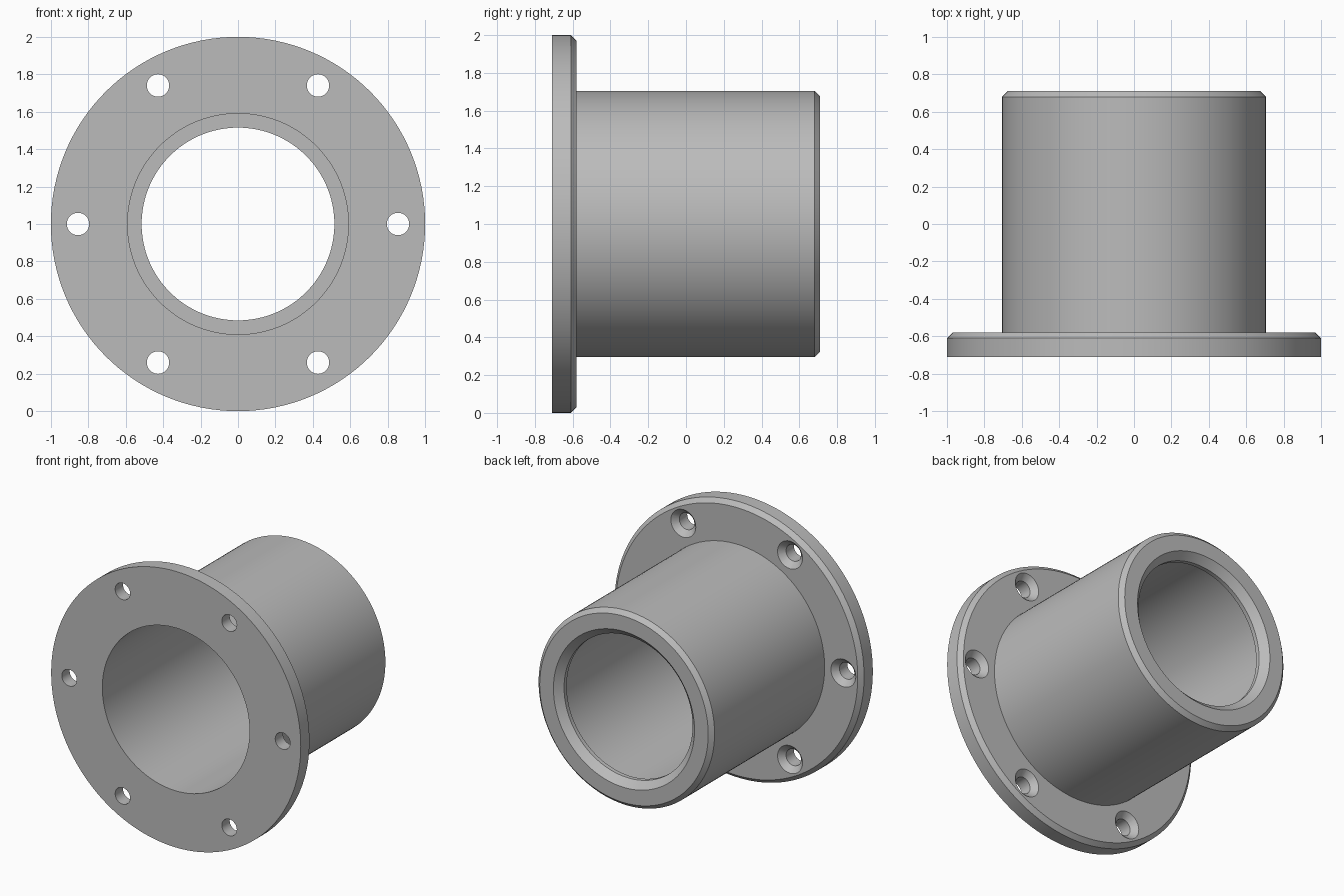
import bpy
import bmesh
from math import radians, cos, sin, pi
from mathutils import Vector, Matrix

cube = bpy.data.objects.get("Cube")
if cube:
    bpy.data.objects.remove(cube, do_unlink=True)

# One plain grey metal
metal = bpy.data.materials.new("grey_metal")
metal.use_nodes = True
grey = (0.5, 0.5, 0.5, 1)
metal.diffuse_color = grey
metal.node_tree.nodes["Principled BSDF"].inputs["Base Color"].default_value = grey


def lathe(name, profile, steps, centres):
    """Spin a closed (radius, y) profile about the y axis at each centre."""
    bm = bmesh.new()
    for x, z in centres:
        verts = [bm.verts.new((x + r, y, z)) for r, y in profile]
        edges = [bm.edges.new((a, b)) for a, b in zip(verts, verts[1:] + verts[:1])]
        bmesh.ops.spin(bm, geom=verts + edges, cent=(x, 0, z), axis=(0, 1, 0),
                       angle=2 * pi, steps=steps, use_merge=True)
    bmesh.ops.remove_doubles(bm, verts=bm.verts, dist=0.0001)
    bmesh.ops.dissolve_degenerate(bm, edges=bm.edges, dist=0.0001)
    loose = [e for e in bm.edges if not e.link_faces]
    bmesh.ops.delete(bm, geom=loose, context='EDGES')
    bmesh.ops.recalc_face_normals(bm, faces=bm.faces)
    mesh = bpy.data.meshes.new(name)
    bm.to_mesh(mesh)
    bm.free()
    mesh.materials.append(metal)
    obj = bpy.data.objects.new(name, mesh)
    bpy.context.collection.objects.link(obj)
    return obj


front, flange_back, end = -0.71, -0.58, 0.71
bevel, rim, tube, bore, lip = 0.03, 1.0, 0.705, 0.59, 0.515

# Flanged sleeve: chamfered flange, tube, and bore with a lip at the far end
sleeve = lathe("flanged_sleeve", [
    (bore, front), (rim, front), (rim, flange_back - bevel),
    (rim - bevel, flange_back), (tube, flange_back),
    (tube, end - bevel), (tube - bevel, end),
    (lip + 0.05, end), (lip, end - 0.05), (lip, end - 0.08),
    (bore, end - 0.08)], 128, [(0, 1)])

# Six countersunk screw holes
hole, sink = 0.06, 0.1
ring = [(0.855 * cos(i * pi / 3), 1 + 0.855 * sin(i * pi / 3)) for i in range(6)]
cutter = lathe("screw_hole_cutter", [
    (0, front - 0.1), (hole, front - 0.1), (hole, flange_back - 0.04),
    (sink, flange_back), (sink, flange_back + 0.1), (0, flange_back + 0.1)], 32, ring)
cutter.hide_render = True

cut = sleeve.modifiers.new("screw_holes", 'BOOLEAN')
cut.operation = 'DIFFERENCE'
cut.solver = 'EXACT'
cut.object = cutter
bpy.ops.object.select_all(action='DESELECT')
bpy.context.view_layer.objects.active = sleeve
sleeve.select_set(True)
bpy.ops.object.modifier_apply(modifier=cut.name)
bpy.data.objects.remove(cutter, do_unlink=True)

bpy.ops.object.shade_smooth_by_angle(angle=radians(25))
